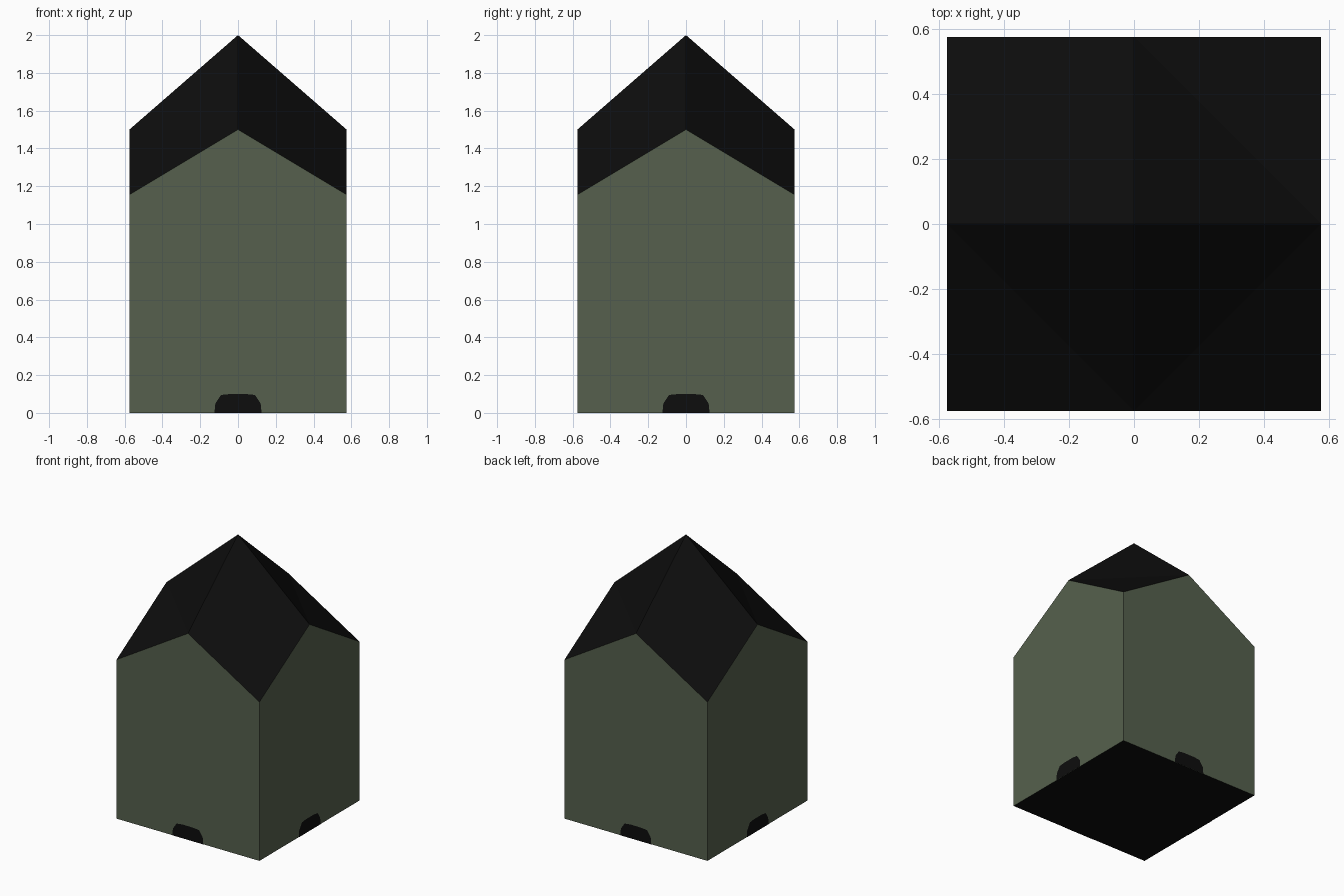
import bpy, math

if "Cube" in bpy.data.objects:
    bpy.data.objects.remove(bpy.data.objects["Cube"])

W, CORNER, PEAK, TOP = 0.575, 1.155, 1.5, 2.0


def material(name, rgb):
    m = bpy.data.materials.new(name)
    m.diffuse_color = (*rgb, 1)
    m.use_nodes = True
    m.node_tree.nodes["Principled BSDF"].inputs["Base Color"].default_value = m.diffuse_color
    return m


green = material("sage green", (0.092, 0.118, 0.075))
black = material("black", (0.004, 0.004, 0.004))


def build(name, verts, faces, mat):
    me = bpy.data.meshes.new(name)
    me.from_pydata(verts, [], faces)
    me.materials.append(mat)
    ob = bpy.data.objects.new(name, me)
    bpy.context.collection.objects.link(ob)
    return ob


def turn(p, k):
    # rotate a point by k quarter turns about z
    x, y, z = p
    for _ in range(k):
        x, y = -y, x
    return (x, y, z)


# arched opening outline, in x and z
arch = [(-0.125, 0), (-0.12, 0.05), (-0.09, 0.095), (-0.04, 0.1),
        (0.04, 0.1), (0.09, 0.095), (0.12, 0.05), (0.125, 0)]

walls_v, walls_f, roof_v, roof_f = [], [], [], []
for k in range(4):
    # gabled wall
    n = len(walls_v)
    walls_v += [turn(p, k) for p in [(-W, -W, 0), (W, -W, 0), (W, -W, CORNER),
                                     (0, -W, PEAK), (-W, -W, CORNER)]]
    walls_f.append(tuple(range(n, n + 5)))
    # roof quarter: steep upper triangle, flared lower triangle at the corner
    n = len(roof_v)
    roof_v += [turn(p, k) for p in [(0, 0, TOP), (0, -W, PEAK),
                                    (W, -W, CORNER), (W, 0, PEAK)]]
    roof_f += [(n, n + 1, n + 3), (n + 1, n + 2, n + 3)]
    # dark opening plate at the wall foot
    build(f"opening_{k + 1}", [turn((x, -W - 0.002, z), k) for x, z in arch],
          [tuple(reversed(range(len(arch))))], black)

build("walls", walls_v, walls_f, green)
build("roof", roof_v, roof_f, black)
# underside
build("floor", [(-W, -W, 0), (-W, W, 0), (W, W, 0), (W, -W, 0)], [(0, 1, 2, 3)], black)
